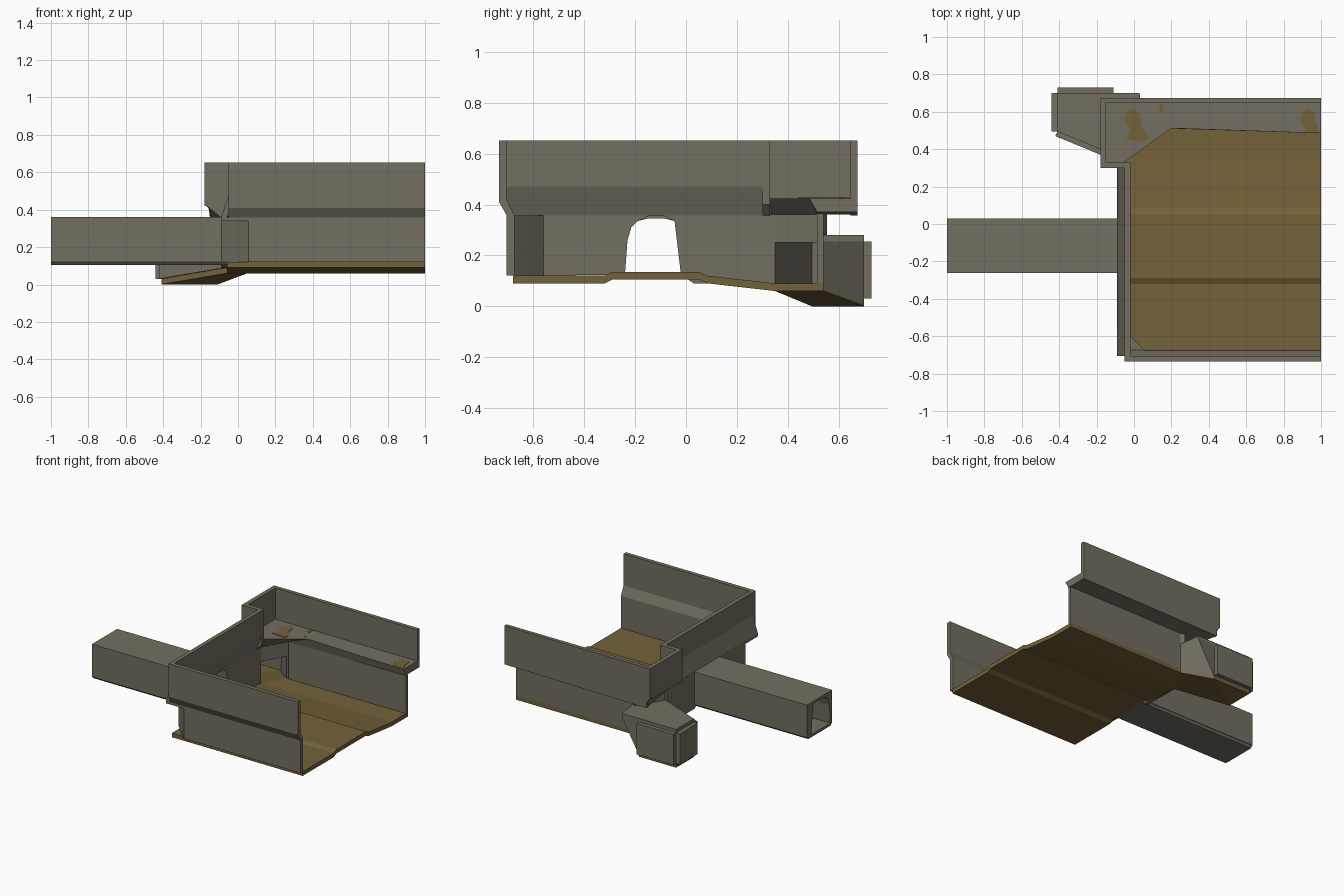
import bpy, bmesh
from mathutils import Vector


def material(name, rgb):
    m = bpy.data.materials.new(name)
    m.diffuse_color = (*rgb, 1)
    return m


GREY = material("concrete_grey", (0.172, 0.158, 0.122))
BROWN = material("mud_brown", (0.172, 0.120, 0.040))


def loft(name, low, high, mat=GREY):
    """Solid between two outlines with the same number of 3D points."""
    bm = bmesh.new()
    a = [bm.verts.new(p) for p in low]
    b = [bm.verts.new(p) for p in high]
    n = len(a)
    bm.faces.new(a[::-1])
    bm.faces.new(b)
    for i in range(n):
        j = (i + 1) % n
        bm.faces.new((a[i], a[j], b[j], b[i]))
    bmesh.ops.recalc_face_normals(bm, faces=bm.faces[:])
    me = bpy.data.meshes.new(name)
    bm.to_mesh(me)
    bm.free()
    me.materials.append(mat)
    ob = bpy.data.objects.new(name, me)
    bpy.context.collection.objects.link(ob)
    return ob


def prism(name, pts, axis, a, b, mat=GREY):
    """Extrude a 2D profile along an axis (x: yz, y: xz, z: xy)."""
    put = {"x": lambda p, t: (t, p[0], p[1]),
           "y": lambda p, t: (p[0], t, p[1]),
           "z": lambda p, t: (p[0], p[1], t)}[axis]
    return loft(name, [put(p, a) for p in pts], [put(p, b) for p in pts], mat)


def wall(name, p, q, z0, z1, t=0.03):
    """Straight upright wall from p to q, thickened to the left of p->q."""
    p, q = Vector(p), Vector(q)
    d = (q - p).normalized()
    off = Vector((-d.y, d.x)) * t
    return prism(name, [p, q, q + off, p + off], "z", z0, z1)


# Main floor: gently raised middle, dropping towards the back
top = [(-0.68, 0.12), (-0.32, 0.12), (-0.29, 0.135), (0.05, 0.135),
       (0.085, 0.12), (0.35, 0.09)]
under = [(y, z - 0.03) for y, z in reversed(top)]
prism("floor", top + under, "x", -0.06, 1, BROWN)
prism("floor_back", [(-0.06, 0.35), (1, 0.35), (1, 0.54), (0.05, 0.54)],
      "z", 0.06, 0.09, BROWN)

# Front wall: lower panel, and upper panel stepping outwards
prism("front_wall_lower", [(-0.705, 0.12), (-0.675, 0.12), (-0.675, 0.357),
                           (-0.705, 0.357)], "x", 0.055, 1)
prism("front_wall_upper", [(-0.735, 0.652), (-0.705, 0.652), (-0.705, 0.42),
                           (-0.675, 0.357), (-0.705, 0.357), (-0.735, 0.41)],
      "x", -0.05, 1)

# Chamfered front corner with its small cap
prism("corner_wall", [(-0.06, -0.56), (0.055, -0.675), (0.055, -0.705),
                      (-0.09, -0.56)], "z", 0.12, 0.357)
prism("corner_cap", [(-0.09, -0.705), (0.055, -0.705), (-0.09, -0.56)],
      "z", 0.34, 0.357)

# End wall: lower panel with arched doorway, upper panel leaning in
arch = [(-0.24, 0.125), (-0.23, 0.26), (-0.215, 0.31), (-0.19, 0.335),
        (-0.15, 0.354), (-0.085, 0.354), (-0.045, 0.335), (-0.02, 0.125)]
prism("end_wall_lower", [(-0.56, 0.12)] + arch +
      [(0.03, 0.09), (0.35, 0.09), (0.35, 0.36), (-0.56, 0.36)],
      "x", -0.09, -0.06)
prism("end_wall_upper", [(-0.05, 0.652), (-0.02, 0.652), (-0.02, 0.47),
                         (-0.06, 0.357), (-0.09, 0.357), (-0.05, 0.48)],
      "y", -0.705, 0.32)

# Side tunnel: hollow duct with arched bore and a floor slab
bore = [(y, min(z, 0.345)) for y, z in arch]
prism("tunnel_shell", [(-0.262, 0.12)] + bore +
      [(0.03, 0.12), (0.03, 0.36), (-0.262, 0.36)], "x", -1, -0.09)
prism("tunnel_floor", [(-0.262, 0.125), (-0.245, 0.105), (0.013, 0.105),
                       (0.03, 0.125)], "x", -1, -0.06)

# Back wall: lower panel, upper panel and the raised recess at its end
prism("back_wall_lower", [(0.515, 0.085), (0.54, 0.085), (0.54, 0.365),
                          (0.515, 0.365)], "x", 0.05, 1)
prism("back_wall_upper", [(-0.18, 0.652), (1, 0.652), (1, 0.37),
                          (-0.15, 0.357), (-0.15, 0.40), (-0.18, 0.43)],
      "y", 0.646, 0.674)
prism("recess_end_wall", [(-0.18, 0.30), (-0.15, 0.30), (-0.15, 0.65),
                          (-0.18, 0.65)], "z", 0.42, 0.652)
prism("recess_side_wall", [(-0.18, 0.652), (-0.02, 0.652), (-0.02, 0.40),
                           (-0.06, 0.357), (-0.09, 0.357), (-0.18, 0.43)],
      "y", 0.30, 0.33)

# Ledge between lower and upper back wall, with slanted inner edge
ledge_low = [(-0.09, 0.33), (-0.06, 0.34), (0.05, 0.515), (1, 0.515),
             (1, 0.66), (-0.15, 0.66)]
ledge_top = [(-0.16, 0.32), (-0.06, 0.325), (0.2, 0.512), (1, 0.485),
             (1, 0.66), (-0.16, 0.66)]
loft("ledge", [(x, y, 0.36 if x < 0.1 else 0.37) for x, y in ledge_low],
     [(x, y, 0.424) for x, y in ledge_top])

# Mud patches on the ledge
patches = {
    "mud_patch_large": [(-0.04, 0.45), (0.06, 0.44), (0.08, 0.465),
                        (0.04, 0.52), (0.03, 0.59), (0.0, 0.62),
                        (-0.04, 0.60), (-0.05, 0.55), (-0.02, 0.51)],
    "mud_patch_small": [(0.145, 0.60), (0.16, 0.61), (0.155, 0.645),
                        (0.135, 0.64), (0.13, 0.62)],
    "mud_patch_dot": [(0.165, 0.53), (0.175, 0.53), (0.175, 0.545),
                      (0.165, 0.545)],
    "mud_patch_end": [(0.91, 0.49), (0.995, 0.487), (0.97, 0.55),
                      (0.965, 0.60), (0.93, 0.62), (0.90, 0.60),
                      (0.89, 0.54), (0.92, 0.51)],
}
for name, pts in patches.items():
    prism(name, pts, "z", 0.422, 0.427, BROWN)

# Side alcove: corners of the plan
A, B, C = (-0.06, 0.35), (-0.41, 0.495), (-0.41, 0.70)
D, E = (-0.11, 0.70), (0.05, 0.54)


def slab(name, corners):
    loft(name, [(x, y, z - 0.03) for (x, y), z in corners],
         [(x, y, z) for (x, y), z in corners], BROWN)


# Alcove floor: a ramp down to a low landing
slab("alcove_ramp", [(A, 0.09), (B, 0.03), (D, 0.03), (E, 0.09)])
slab("alcove_landing", [(B, 0.03), (C, 0.03), (D, 0.03)])

# Alcove walls, each its own panel so the outer corners stay notched
pa, pb = Vector(A), Vector(B)
n = Vector((pb.y - pa.y, pa.x - pb.x)).normalized() * -0.027
loft("alcove_side_wall",
     [(*A, 0.09), (*B, 0.03), (*(pb + n), 0.03), (*(pa + n), 0.09)],
     [(*A, 0.255), (*B, 0.255), (*(pb + n), 0.255), (*(pa + n), 0.255)])
wall("alcove_end_wall", B, C, 0.03, 0.255)
wall("alcove_back_wall", D, C, 0.03, 0.255, -0.03)
loft("alcove_slanted_wall",
     [(0.05, 0.54, 0.065), (-0.11, 0.70, 0.01), (-0.13, 0.68, 0.01),
      (0.03, 0.52, 0.065)],
     [(0.05, 0.54, 0.255), (0.03, 0.70, 0.255), (-0.13, 0.70, 0.255),
      (0.03, 0.52, 0.255)])
# Alcove roof and the lintel over its entrance
prism("alcove_roof", [A, B, C, (0.03, 0.70), E], "z", 0.25, 0.28)
wall("alcove_lintel", A, E, 0.25, 0.365)
